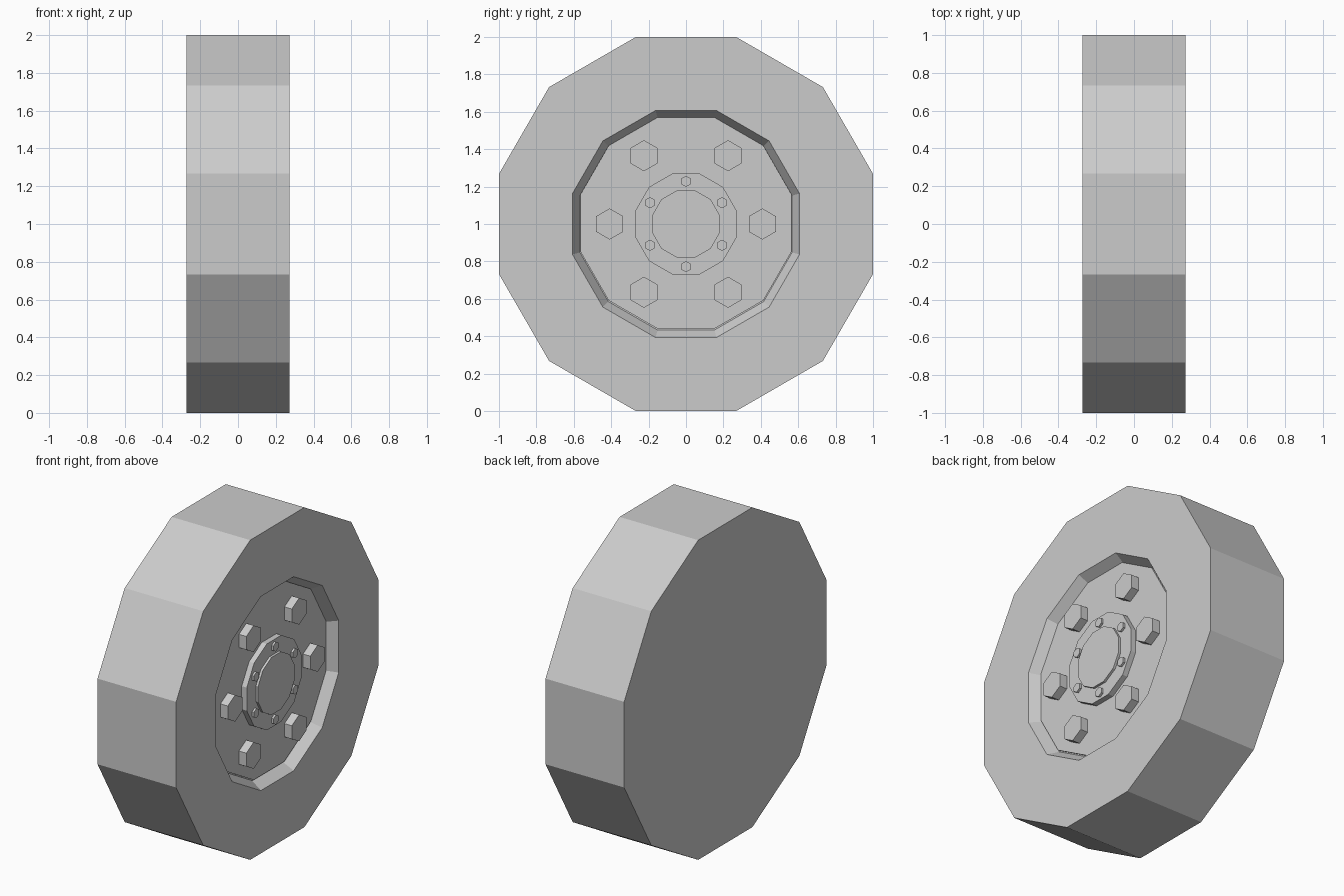
import bpy, bmesh
from math import cos, sin, pi

if "Cube" in bpy.data.objects:
    bpy.data.objects.remove(bpy.data.objects["Cube"])


def lathe_x(name, profile, sides=12, y=0.0, z=1.0, turn=pi / 12):
    """Revolve (x, flat-to-centre distance) pairs about the x axis; both ends are capped."""
    bm = bmesh.new()
    rings = []
    for x, apothem in profile:
        r = apothem / cos(pi / sides)
        rings.append([bm.verts.new((x, y + r * cos(turn + 2 * pi * i / sides),
                                    z + r * sin(turn + 2 * pi * i / sides)))
                      for i in range(sides)])
    for a, b in zip(rings, rings[1:]):
        for i in range(sides):
            j = (i + 1) % sides
            bm.faces.new((a[i], a[j], b[j], b[i]))
    bm.faces.new(rings[0])
    bm.faces.new(rings[-1])
    bmesh.ops.recalc_face_normals(bm, faces=bm.faces)
    mesh = bpy.data.meshes.new(name)
    bm.to_mesh(mesh)
    bm.free()
    obj = bpy.data.objects.new(name, mesh)
    bpy.context.collection.objects.link(obj)
    return obj


# Tyre: closed at the back, with a tapered recess on the outer side
lathe_x("tyre", [(-0.272, 1.0), (0.272, 1.0), (0.272, 0.607), (0.205, 0.567)])

# Rim plate at the bottom of the recess
lathe_x("rim_plate", [(0.15, 0.565), (0.215, 0.565)], z=1.005)

# Hub and raised centre cap
lathe_x("hub", [(0.20, 0.27), (0.25, 0.27)])
lathe_x("hub_cap", [(0.24, 0.18), (0.265, 0.18)])

# Six wheel nuts around the hub, six small bolts on it
for i in range(6):
    a = i * pi / 3
    ring = 0.408 if i % 3 == 0 else 0.428
    lathe_x(f"wheel_nut_{i + 1}", [(0.20, 0.072), (0.266, 0.072)], 6,
            ring * cos(a) * (1.05 if i % 3 else 1), 1 + ring * sin(a) * 0.985, pi / 6)
    b = a + pi / 6
    lathe_x(f"hub_bolt_{i + 1}", [(0.24, 0.026), (0.263, 0.026)], 6,
            0.222 * cos(b), 1 + 0.228 * sin(b), pi / 6)
